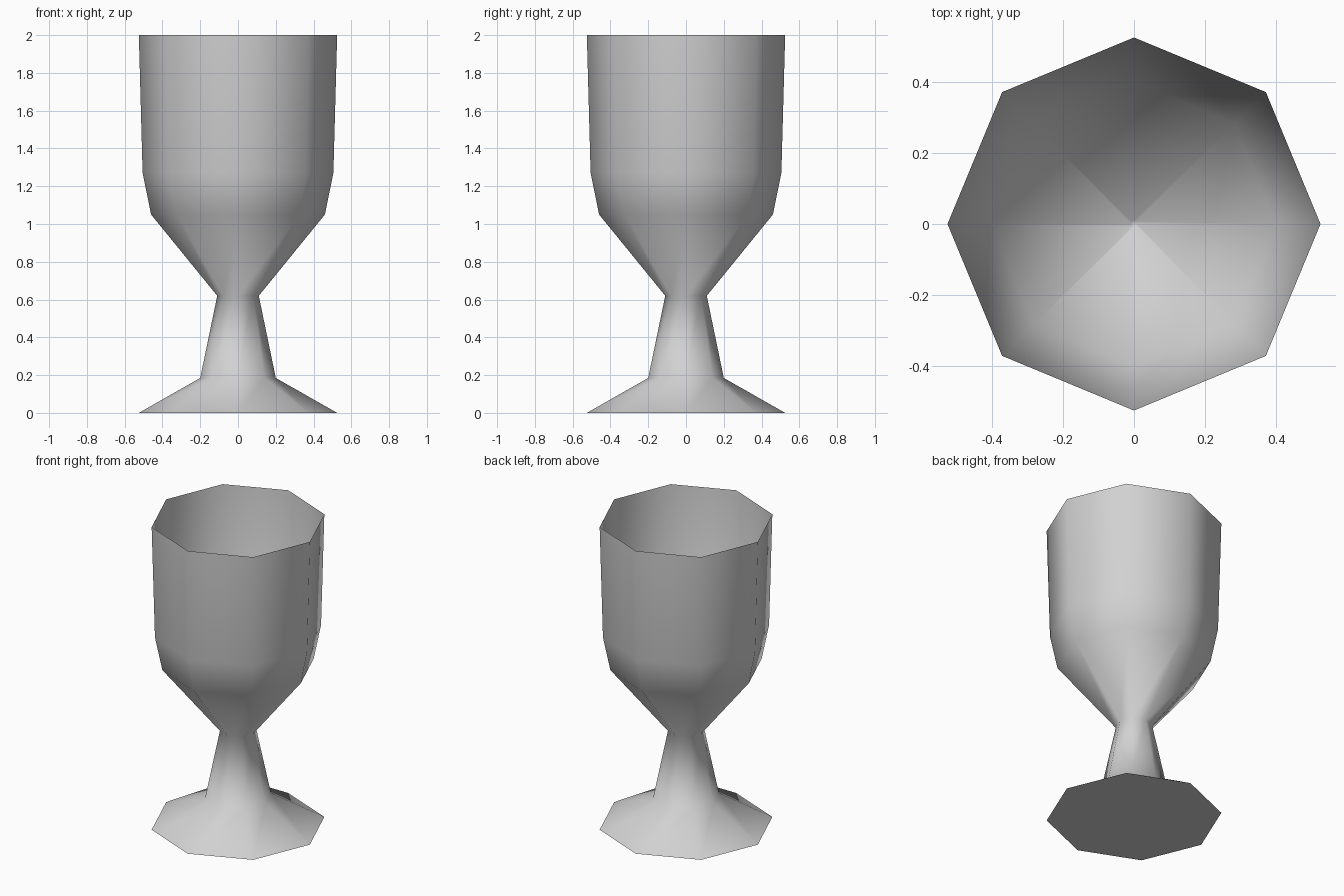
import bpy
import bmesh
from math import cos, sin, tau

cube = bpy.data.objects.get("Cube")
if cube:
    bpy.data.objects.remove(cube, do_unlink=True)

SIDES = 8

grey = bpy.data.materials.new("plain_grey")
grey.use_nodes = True
colour = (0.64, 0.64, 0.64, 1)
grey.diffuse_color = colour
grey.node_tree.nodes["Principled BSDF"].inputs["Base Color"].default_value = colour

# Profiles as (radius, height): outside from foot to rim, lining from rim down
RIM = (0.525, 2.0)
outside = [(0.525, 0), (0.20, 0.185), (0.11, 0.62), (0.46, 1.05), (0.505, 1.27), RIM]
lining = [(0.485, 1.28), (0.40, 1.07), (0.01, 0.66)]


def ring(bm, radius, height):
    return [bm.verts.new((radius * cos(tau * i / SIDES), radius * sin(tau * i / SIDES), height))
            for i in range(SIDES)]


def mark_sharp(bm, verts):
    for a, b in zip(verts, verts[1:] + verts[:1]):
        bm.edges.get((a, b)).smooth = False


# Goblet: revolved shell with a closed foot and a hollow bowl
bm = bmesh.new()
rings = [ring(bm, r, z) for r, z in outside + lining]
for low, high in zip(rings, rings[1:]):
    for i in range(SIDES):
        j = (i + 1) % SIDES
        bm.faces.new((low[i], low[j], high[j], high[i]))
bm.faces.new(rings[0][::-1])   # underside of the foot
bm.faces.new(rings[-1])        # tiny floor of the bowl
for face in bm.faces:
    face.smooth = True

# Crisp foot edge and rim, smooth elsewhere
mark_sharp(bm, rings[0])
mark_sharp(bm, rings[len(outside) - 1])

mesh = bpy.data.meshes.new("goblet")
bm.to_mesh(mesh)
bm.free()
mesh.materials.append(grey)
goblet = bpy.data.objects.new("goblet", mesh)
bpy.context.collection.objects.link(goblet)
